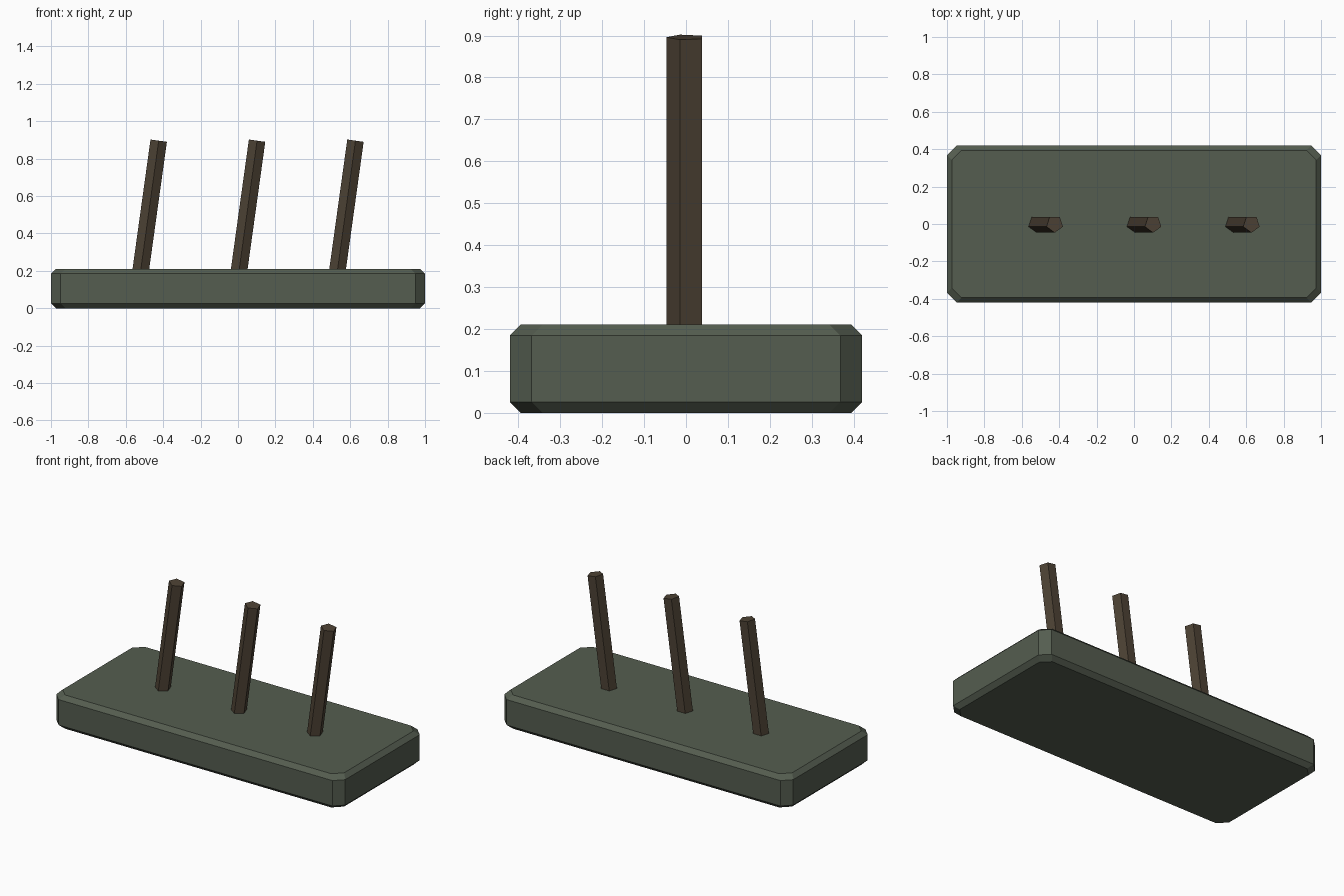
import bpy, bmesh, math
from mathutils import Matrix

if "Cube" in bpy.data.objects:
    bpy.data.objects.remove(bpy.data.objects["Cube"])


def material(name, color):
    m = bpy.data.materials.new(name)
    m.diffuse_color = (*color, 1)
    m.use_nodes = True
    m.node_tree.nodes["Principled BSDF"].inputs["Base Color"].default_value = m.diffuse_color
    return m


def finish(name, bm, mat):
    bmesh.ops.recalc_face_normals(bm, faces=bm.faces)
    mesh = bpy.data.meshes.new(name)
    bm.to_mesh(mesh)
    bm.free()
    mesh.materials.append(mat)
    obj = bpy.data.objects.new(name, mesh)
    bpy.context.collection.objects.link(obj)
    return obj


green = material("dark_green", (0.09, 0.11, 0.08))
brown = material("dark_brown", (0.075, 0.055, 0.035))


# Base slab: chamfered rectangle lofted through four levels
def outline(inset, cut=0.052):
    x, y = 1.0 - inset, 0.42 - inset
    return [(x, cut - y), (x, y - cut), (x - cut, y), (cut - x, y),
            (-x, y - cut), (-x, cut - y), (cut - x, -y), (x - cut, -y)]


bm = bmesh.new()
levels = [(0.0, 0.026), (0.026, 0.0), (0.185, 0.0), (0.211, 0.026)]
rings = [[bm.verts.new((x, y, z)) for x, y in outline(i)] for z, i in levels]
for low, high in zip(rings, rings[1:]):
    for k in range(8):
        n = (k + 1) % 8
        bm.faces.new((low[k], low[n], high[n], high[k]))
bm.faces.new(rings[0])
bm.faces.new(rings[-1])
finish("base_slab", bm, green)

# Three leaning five-sided pegs, with one corner facing front
RADIUS, TILT, TOP_Z, LENGTH = 0.0465, 0.138, 0.896, 0.72
for i in range(3):
    bm = bmesh.new()
    bmesh.ops.create_cone(bm, cap_ends=True, segments=5, radius1=RADIUS,
                          radius2=RADIUS, depth=LENGTH)
    # Turn the first corner toward -y whatever the primitive's start angle
    v = bm.verts[:][0].co
    turn = -math.pi / 2 - math.atan2(v.y, v.x)
    top_x = -0.424 + 0.526 * i
    bm.transform(Matrix.Translation((top_x, 0, TOP_Z))
                 @ Matrix.Rotation(TILT, 4, 'Y')
                 @ Matrix.Translation((0, 0, -LENGTH / 2))
                 @ Matrix.Rotation(turn, 4, 'Z'))
    finish(f"peg_{i + 1}", bm, brown)
